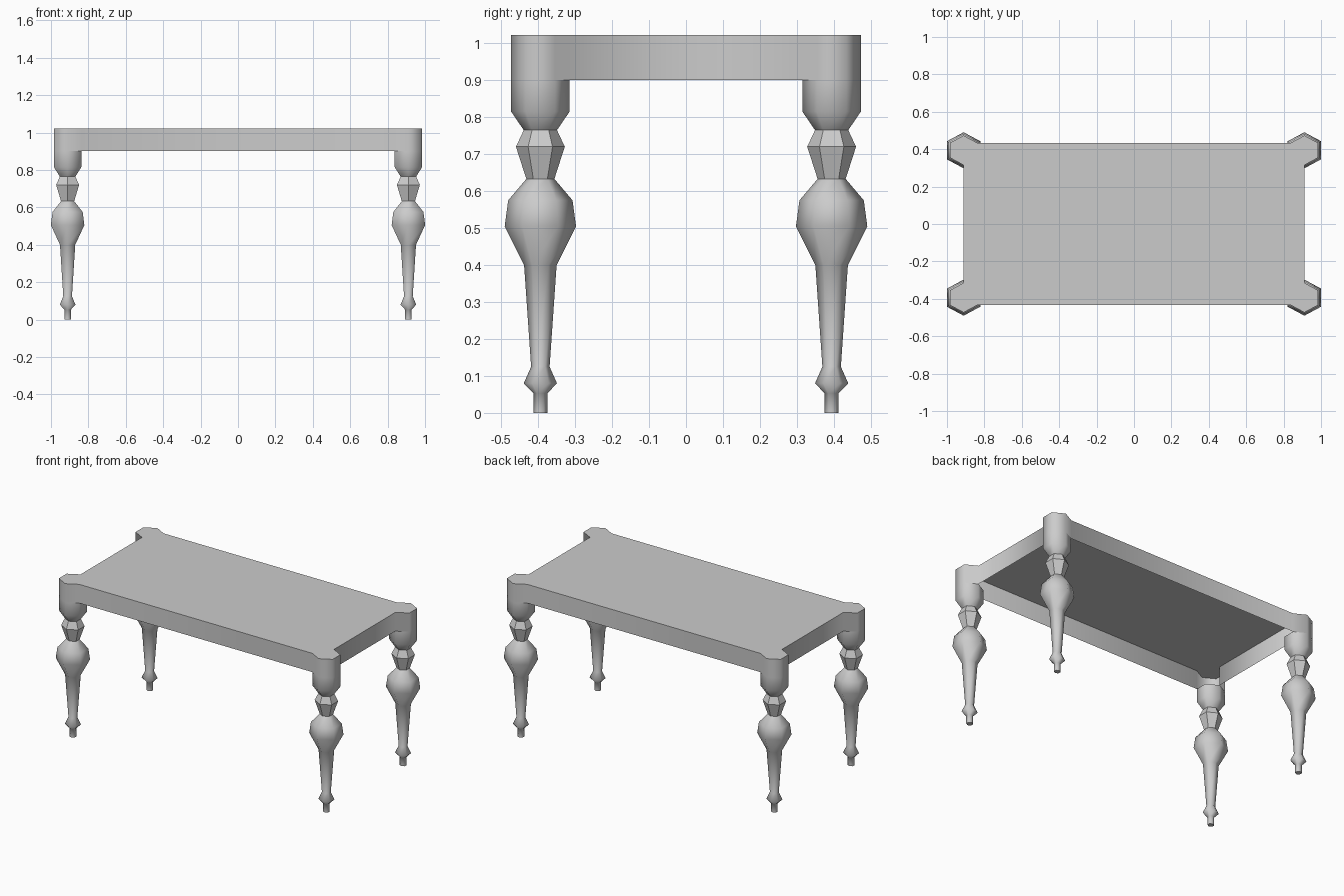
import bpy, bmesh, math

cube = bpy.data.objects.get("Cube")
if cube:
    bpy.data.objects.remove(cube)

# One plain grey for the whole table
grey = bpy.data.materials.new("plain_grey")
grey.use_nodes = True
COLOUR = (0.6, 0.6, 0.6, 1)
grey.diffuse_color = COLOUR
grey.node_tree.nodes["Principled BSDF"].inputs["Base Color"].default_value = COLOUR

LEG_X, LEG_Y = 0.911, 0.394
STRETCH = 1.07            # the hexagons are slightly wider in x
APRON_Z, TOP_Z = 0.9, 1.022
BLOCK_R = 0.079

# Turned leg profile: (height, radius)
PROFILE = [(0, .019), (.053, .019), (.08, .045), (.125, .025), (.4, .044),
           (.505, .0965), (.575, .087), (.633, .038), (.72, .066),
           (.765, .045), (.815, BLOCK_R), (APRON_Z, BLOCK_R)]


def hex_point(radius, step):
    """Corner of a hexagon whose points face front and back."""
    a = math.radians(60 * step - 90)
    return radius * STRETCH * math.cos(a), radius * math.sin(a)


def finish(name, bm):
    mesh = bpy.data.meshes.new(name)
    bm.to_mesh(mesh)
    bm.free()
    mesh.materials.append(grey)
    mesh.shade_smooth()
    mesh.set_sharp_from_angle(angle=math.radians(65))
    obj = bpy.data.objects.new(name, mesh)
    bpy.context.collection.objects.link(obj)
    return obj


def make_leg(name, sx, sy):
    bm = bmesh.new()
    rings = []
    for z, r in PROFILE:
        ring = [bm.verts.new((*hex_point(r, i), z)) for i in range(6)]
        rings.append(ring)
    for low, high in zip(rings, rings[1:]):
        for i in range(6):
            j = (i + 1) % 6
            bm.faces.new((low[i], low[j], high[j], high[i]))
    bm.faces.new(rings[0][::-1])
    leg = finish(name, bm)
    # The faceted knop stays flat shaded
    for p in leg.data.polygons:
        if 0.64 < p.center.z < 0.76:
            p.use_smooth = False
    leg.location = (sx * LEG_X, sy * LEG_Y, 0)


for sy, depth in ((-1, "front"), (1, "back")):
    for sx, side in ((-1, "right"), (1, "left")):
        make_leg(f"{depth}_{side}_leg", sx, sy)

# Tabletop with corner blocks and a thin apron hanging from its outline
outline = []
for sx, sy in ((1, 1), (-1, 1), (-1, -1), (1, -1)):
    corner = [hex_point(BLOCK_R, i) for i in range(5)]
    if sx * sy < 0:
        corner.reverse()
    outline += [(sx * (LEG_X + x), sy * (LEG_Y + y)) for x, y in corner]

bm = bmesh.new()
top = [bm.verts.new((x, y, TOP_Z)) for x, y in outline]
hem = [bm.verts.new((x, y, APRON_Z)) for x, y in outline]
bm.faces.new(top)
for i in range(len(top)):
    j = (i + 1) % len(top)
    bm.faces.new((hem[i], hem[j], top[j], top[i]))
finish("tabletop_and_apron", bm)
